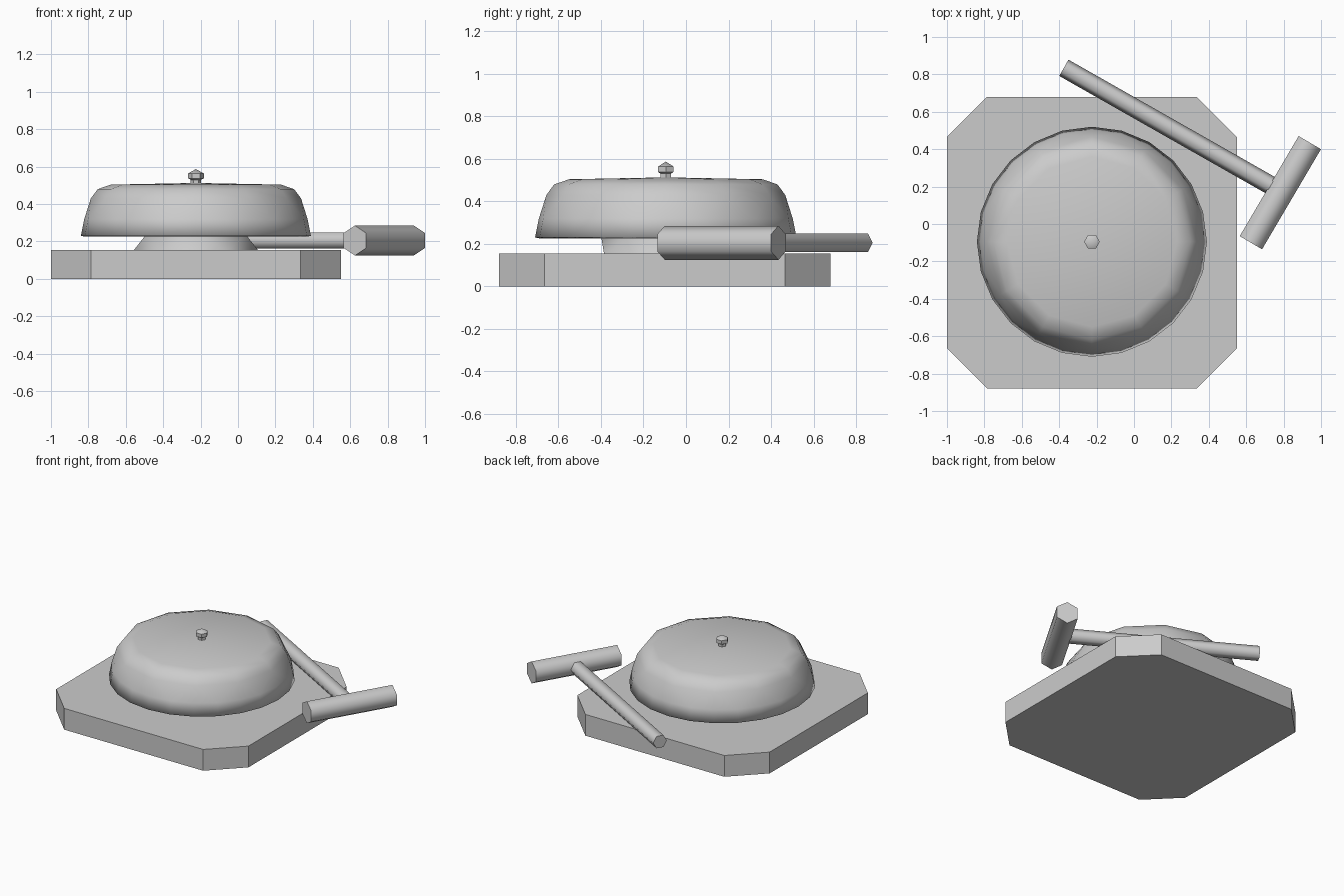
import bpy, bmesh, math
from mathutils import Vector

cube = bpy.data.objects.get("Cube")
if cube:
    bpy.data.objects.remove(cube)

# One neutral grey for everything
grey = bpy.data.materials.new("plain grey")
grey.use_nodes = True
GREY = (0.6, 0.6, 0.6, 1)
grey.diffuse_color = GREY
grey.node_tree.nodes["Principled BSDF"].inputs["Base Color"].default_value = GREY

CX, CY = -0.225, -0.095


def finish(name, bm, location, smooth_angle=None):
    bmesh.ops.recalc_face_normals(bm, faces=bm.faces)
    mesh = bpy.data.meshes.new(name)
    bm.to_mesh(mesh)
    bm.free()
    mesh.materials.append(grey)
    obj = bpy.data.objects.new(name, mesh)
    bpy.context.collection.objects.link(obj)
    obj.location = location
    if smooth_angle:
        bpy.ops.object.select_all(action='DESELECT')
        obj.select_set(True)
        bpy.context.view_layer.objects.active = obj
        bpy.ops.object.shade_smooth_by_angle(angle=math.radians(smooth_angle))
    return obj


def loft(rings, cap_bottom=True, tip=None):
    """Skin rings of (sides, radius, height, turn); a ring may halve the sides."""
    bm = bmesh.new()
    loops = []
    for n, r, z, turn in rings:
        angles = [2 * math.pi * i / n + math.radians(turn) for i in range(n)]
        loops.append([bm.verts.new((r * math.cos(a), r * math.sin(a), z)) for a in angles])
    for low, up in zip(loops, loops[1:]):
        n, m = len(low), len(up)
        for i in range(m):
            j = (i + 1) % m
            if n == m:
                bm.faces.new((low[i], low[j], up[i]))
                bm.faces.new((low[j], up[j], up[i]))
            else:
                a, b, c = low[2 * i], low[2 * i + 1], low[(2 * i + 2) % n]
                bm.faces.new((a, b, up[i]))
                bm.faces.new((b, up[j], up[i]))
                bm.faces.new((b, c, up[j]))
    if cap_bottom:
        bm.faces.new(loops[0][::-1])
    top = loops[-1]
    if tip is None:
        bm.faces.new(top)
    else:
        apex = bm.verts.new((0, 0, tip))
        for i in range(len(top)):
            bm.faces.new((top[i], top[(i + 1) % len(top)], apex))
    return bm


def hex_bar(name, start, end, radius, turn):
    """Six-sided bar lying between two points."""
    start, end = Vector(start), Vector(end)
    axis = end - start
    bm = loft([(6, radius, 0, turn), (6, radius, axis.length, turn)])
    obj = finish(name, bm, start, 65)
    obj.rotation_euler = axis.to_track_quat('Z', 'Y').to_euler()
    return obj


# Base: square slab with cut corners
bm = bmesh.new()
W, D, CUT, H = 0.775, 0.78, 0.215, 0.155
outline = []
for sx, sy in ((1, 1), (-1, 1), (-1, -1), (1, -1)):
    pair = [(sx * W, sy * (D - CUT)), (sx * (W - CUT), sy * D)]
    outline += pair if sx * sy > 0 else pair[::-1]
floor = bm.faces.new([bm.verts.new((x, y, 0)) for x, y in outline])
lifted = bmesh.ops.extrude_face_region(bm, geom=[floor], use_keep_orig=True)
bmesh.ops.translate(bm, vec=(0, 0, H),
                    verts=[g for g in lifted["geom"] if isinstance(g, bmesh.types.BMVert)])
finish("base", bm, (CX, -0.1, 0))

# Stand that holds the bell above the base
finish("stand", loft([(6, 0.335, 0.15, 0), (6, 0.305, 0.24, 30), (6, 0.25, 0.42, 30)]),
       (CX, CY, 0), 65)

# Bell: fine rim, coarser shoulder, nearly flat crown
bell = finish("bell", loft([(24, 0.615, 0.23, 0), (24, 0.597, 0.32, 0), (12, 0.562, 0.43, 0),
                            (12, 0.525, 0.48, 0), (12, 0.455, 0.504, 0)],
                           cap_bottom=False, tip=0.513), (CX, CY, 0), 60)
shell = bell.modifiers.new("thickness", 'SOLIDIFY')
shell.thickness = 0.02
shell.offset = -1

# Knob on the crown
finish("knob", loft([(6, 0.028, 0.5, 0), (6, 0.028, 0.53, 0), (6, 0.042, 0.538, 0),
                     (6, 0.042, 0.564, 0)], tip=0.587), (CX, CY, 0), 50)

# Mallet lying beside the bell
hex_bar("mallet_head", (0.625, -0.1, 0.205), (0.94, 0.435, 0.205), 0.08, 30)
hex_bar("mallet_handle", (-0.375, 0.835, 0.205), (0.76, 0.19, 0.205), 0.05, 0)
